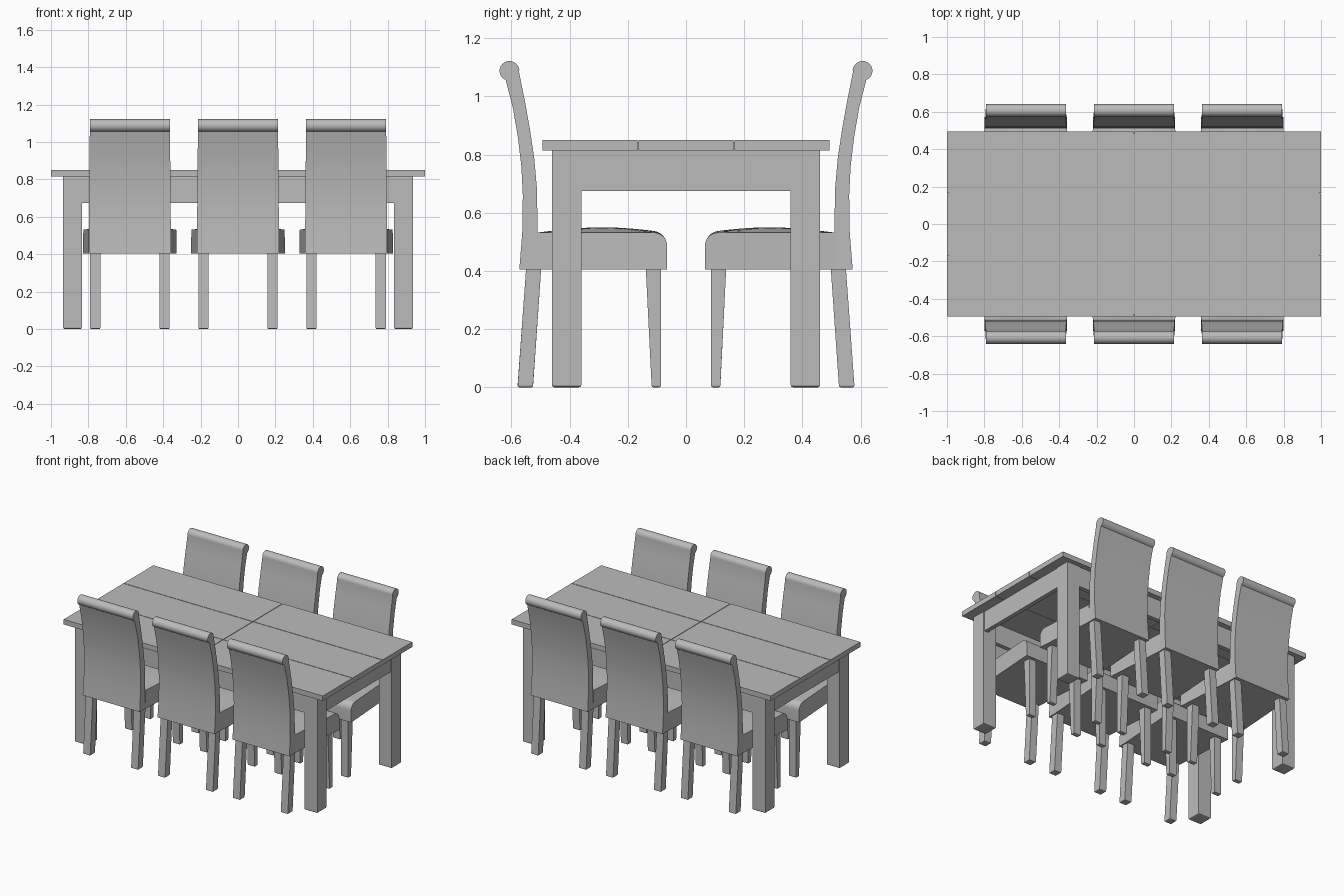
import bpy, bmesh, math

if "Cube" in bpy.data.objects:
    bpy.data.objects.remove(bpy.data.objects["Cube"], do_unlink=True)

grey = bpy.data.materials.new("plain grey")
grey.use_nodes = True
GREY = (0.5, 0.5, 0.5, 1)
grey.diffuse_color = GREY
grey.node_tree.nodes["Principled BSDF"].inputs["Base Color"].default_value = GREY


def finish(name, bm, smooth=False):
    bmesh.ops.recalc_face_normals(bm, faces=bm.faces)
    mesh = bpy.data.meshes.new(name)
    bm.to_mesh(mesh)
    bm.free()
    mesh.materials.append(grey)
    if smooth:
        for p in mesh.polygons:
            p.use_smooth = True
        mesh.set_sharp_from_angle(angle=math.radians(35))
    obj = bpy.data.objects.new(name, mesh)
    bpy.context.collection.objects.link(obj)
    return obj


def block(name, x, y, z, foot_y=None, bevel=0):
    """Box from ranges; foot_y moves the bottom end, bevel rounds its edges."""
    bm = bmesh.new()
    bmesh.ops.create_cube(bm, size=1)
    for v in bm.verts:
        ys = foot_y if foot_y and v.co.z < 0 else y
        v.co = (x[v.co.x > 0], ys[v.co.y > 0], z[v.co.z > 0])
    if bevel:
        low = [e for e in bm.edges if all(v.co.z < z[0] + 1e-4 for v in e.verts)]
        bmesh.ops.bevel(bm, geom=low, offset=bevel, segments=2, profile=0.5,
                        affect='EDGES')
    return finish(name, bm)


def loft(name, profile, place, steps):
    """Sweep a side profile across the width; place(t, y, z) sets each point."""
    bm = bmesh.new()
    rings = []
    for i in range(steps + 1):
        t = 2 * i / steps - 1
        rings.append([bm.verts.new(place(t, y, z)) for y, z in profile])
    n = len(profile)
    for a, b in zip(rings, rings[1:]):
        for k in range(n):
            bm.faces.new((a[k], a[(k + 1) % n], b[(k + 1) % n], b[k]))
    bm.faces.new(rings[0])
    bm.faces.new(rings[-1])
    return finish(name, bm, smooth=True)


def arc(cy, cz, r, start, end, n):
    angles = [math.radians(start + (end - start) * i / n) for i in range(n + 1)]
    return [(cy + r * math.cos(a), cz + r * math.sin(a)) for a in angles]


# Table top: six planks over a recessed core that closes the grooves
GAP = 0.002
thirds = (-0.494, -0.165, 0.165, 0.494)
for side, xr in (("right", (-1, -GAP)), ("left", (GAP, 1))):
    for row, (y0, y1) in zip(("front", "middle", "back"), zip(thirds, thirds[1:])):
        lo = y0 + (GAP if row != "front" else 0)
        hi = y1 - (GAP if row != "back" else 0)
        block(f"table_plank_{row}_{side}", xr, (lo, hi), (0.815, 0.85))
block("table_core", (-0.99, 0.99), (-0.485, 0.485), (0.817, 0.844))

# Table legs and apron rails
for sx, side in ((-1, "right"), (1, "left")):
    xs = sorted((sx * 0.835, sx * 0.935))
    for sy, end in ((-1, "front"), (1, "back")):
        ys = sorted((sy * 0.36, sy * 0.461))
        block(f"table_leg_{end}_{side}", xs, ys, (0, 0.815), bevel=0.008)
    block(f"table_end_rail_{side}", sorted((sx * 0.9, sx * 0.93)),
          (-0.36, 0.36), (0.675, 0.815))
for sy, end in ((-1, "front"), (1, "back")):
    block(f"table_long_rail_{end}", (-0.835, 0.835),
          sorted((sy * 0.426, sy * 0.456)), (0.675, 0.815))

# Chair profiles, in side view
REAR, FRONT, BASE, TOP = -0.511, -0.065, 0.405, 0.532
outer = [(-0.573, BASE), (-0.563, 0.53), (-0.561, 0.66), (-0.566, 0.76),
         (-0.578, 0.86), (-0.595, 0.96)]
inner = [(-0.555, 0.99), (-0.537, 0.89), (-0.522, 0.79), (-0.513, 0.69),
         (REAR, 0.6), (REAR, BASE)]
back_profile = outer + arc(-0.607, 1.088, 0.034, 248, -10, 16) + inner

round_r = 0.045
seat_top = [(REAR + (FRONT - round_r - REAR) * i / 10, TOP) for i in range(10)]
seat_profile = ([(REAR, BASE)] + seat_top
                + arc(FRONT - round_r, TOP - round_r, round_r, 90, 0, 6)
                + [(FRONT, BASE)])


def place_back(t, y, z):
    return (t * (0.22 - 0.006 * (z - BASE) / 0.7), y, z)


def place_seat(t, y, z):
    u = (y - REAR) / (FRONT - REAR)
    crown = 0.018 * (1 - t * t) * math.sin(math.pi * u) if z > TOP - 0.02 else 0
    return (t * (0.22 + 0.03 * u), y, z + crown)


def chair_parts():
    parts = [loft("chair_back", back_profile, place_back, 2),
             loft("chair_seat", seat_profile, place_seat, 10)]
    for s, side in ((-1, "right"), (1, "left")):
        xs = sorted((s * 0.158, s * 0.212))
        parts.append(block(f"chair_rear_leg_{side}", xs, (-0.55, -0.498),
                           (0, BASE), foot_y=(-0.579, -0.526), bevel=0.006))
        parts.append(block(f"chair_front_leg_{side}", xs, (-0.138, -0.086),
                           (0, BASE), foot_y=(-0.118, -0.086), bevel=0.006))
    return parts


# Six chairs: one set of parts, shared by three in front and three turned behind
originals = chair_parts()
for row, turn in (("front", 0), ("back", math.pi)):
    for place, x in (("right", -0.578), ("middle", 0), ("left", 0.578)):
        for part in originals:
            obj = bpy.data.objects.new(f"{row}_{place}_{part.name}", part.data)
            obj.location.x = x
            obj.rotation_euler.z = turn
            bpy.context.collection.objects.link(obj)
for part in originals:
    bpy.data.objects.remove(part, do_unlink=True)
